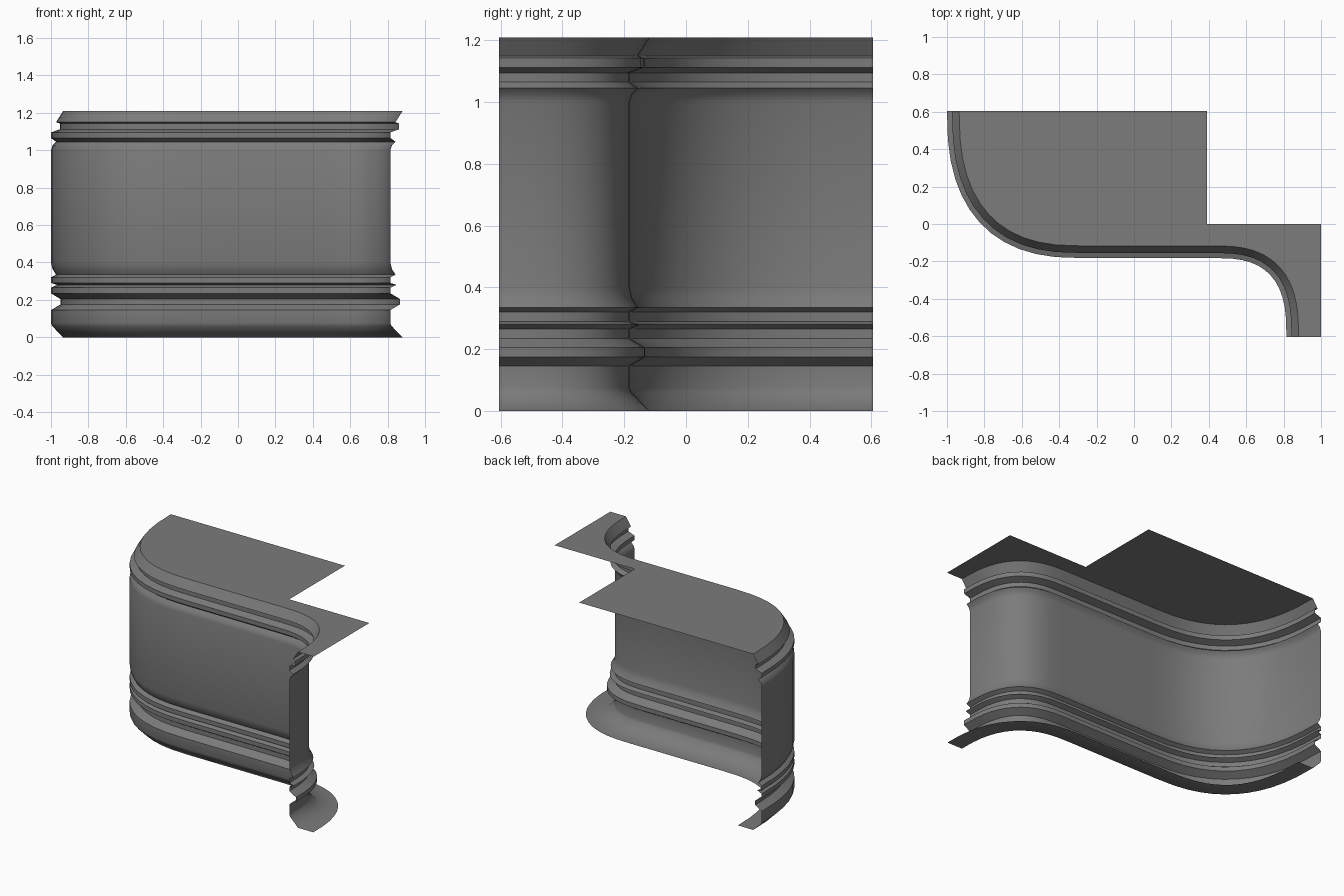
import bpy, bmesh
from math import sin, cos, pi, radians, hypot

cube = bpy.data.objects.get("Cube")
if cube:
    bpy.data.objects.remove(cube)

HALF = 0.605      # half depth
FRONT = -0.182    # y of the straight front run
HEIGHT = 1.21
FLANGE = 0.182    # inward reach of the bottom flange
STEPS = 12

grey = bpy.data.materials.new("grey")
grey.use_nodes = True
colour = (0.2, 0.2, 0.2, 1)
grey.diffuse_color = colour
grey.node_tree.nodes["Principled BSDF"].inputs["Base Color"].default_value = colour


def corner(cx, cy, rx, ry, power):
    """Quarter superellipse from the x axis to the y axis, with unit normals.
    The signs of rx and ry choose the quadrant."""
    points = []
    for i in range(STEPS + 1):
        a = pi / 2 * i / STEPS
        c, s = max(cos(a), 0), sin(a)
        x, y = c ** (2 / power), s ** (2 / power)
        nx, ny = x ** (power - 1) / rx, y ** (power - 1) / ry
        n = hypot(nx, ny)
        points.append((cx + rx * x, cy + ry * y, nx / n, ny / n))
    return points


# S-shaped plan: convex corner, straight run, concave corner
convex = [(x, y, -nx, -ny) for x, y, nx, ny in
          corner(-0.28, HALF, -0.72, FRONT - HALF, 2.5)]
concave = corner(0.43, -HALF, 0.385, HALF + FRONT, 2.8)[::-1]
path = convex + concave

# Moulding section: (inset, height)
profile = [
    (FLANGE, 0), (0.065, 0), (0.006, 0.06), (0, 0.075), (0, 0.145),
    (0.05, 0.175), (0.05, 0.205),
    (0, 0.235), (0, 0.265), (0.033, 0.28), (0, 0.29), (0, 0.32),
    (0.027, 0.335), (0.008, 0.365), (0, 0.4), (0, 1.0), (0.008, 1.025),
    (0.028, 1.045), (0, 1.065), (0, 1.095), (0.047, 1.112),
    (0.047, 1.143), (0.027, 1.15), (0.065, HEIGHT)]


def finish(name, bm):
    mesh = bpy.data.meshes.new(name)
    bm.to_mesh(mesh)
    bm.free()
    mesh.materials.append(grey)
    obj = bpy.data.objects.new(name, mesh)
    bpy.context.collection.objects.link(obj)
    bpy.ops.object.select_all(action="DESELECT")
    obj.select_set(True)
    bpy.context.view_layer.objects.active = obj
    bpy.ops.object.shade_smooth_by_angle(angle=radians(50))


# Wall, mouldings and bottom flange swept along the plan
bm = bmesh.new()
rows = [[bm.verts.new((x + nx * d, y + ny * d, z)) for x, y, nx, ny in path]
        for d, z in profile]
for low, high in zip(rows, rows[1:]):
    for i in range(len(path) - 1):
        bm.faces.new((low[i], low[i + 1], high[i + 1], high[i]))
finish("moulded_wall", bm)

# Flat top with a stepped back edge
bm = bmesh.new()
inset = profile[-1][0]
outline = [(x + nx * inset, y + ny * inset) for x, y, nx, ny in path]
outline += [(1, -HALF), (1, 0), (0.39, 0), (0.39, HALF)]
top = bm.faces.new([bm.verts.new((x, y, HEIGHT)) for x, y in outline])
bmesh.ops.triangulate(bm, faces=[top])
finish("top_panel", bm)
